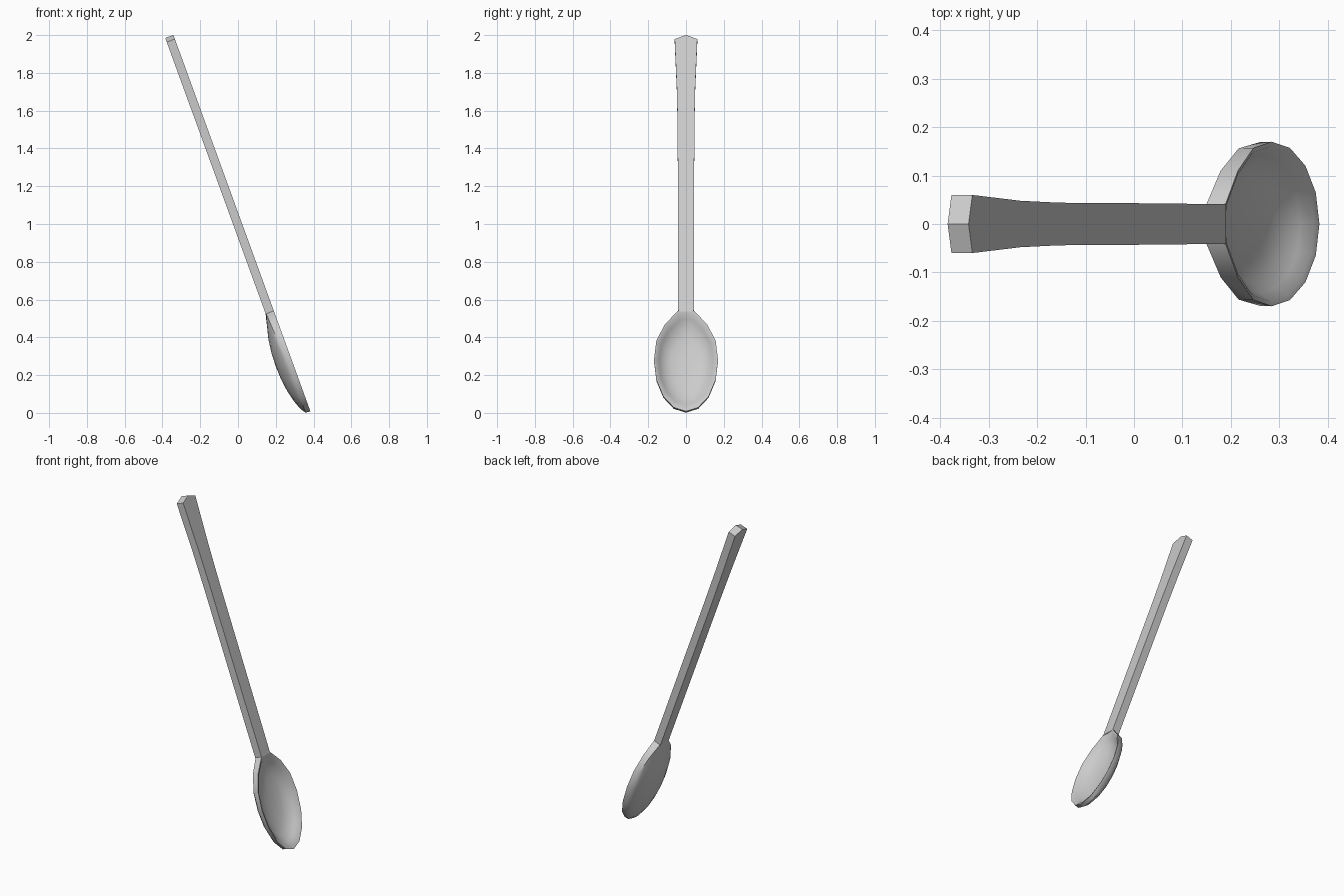
import bpy, bmesh, math
from mathutils import Matrix

if "Cube" in bpy.data.objects:
    bpy.data.objects.remove(bpy.data.objects["Cube"])

# Local frame: x = towards the spoon's face, y = width, z = along the handle
TILT = Matrix.Rotation(math.radians(-20), 4, 'Y')
FACE = 0.363          # plane of the handle face and the bowl rim
CENTRE, HALF_LEN, HALF_WID = 0.165, 0.288, 0.17


def finish(bm, name, angle):
    bmesh.ops.recalc_face_normals(bm, faces=bm.faces)
    bm.transform(TILT)
    mesh = bpy.data.meshes.new(name)
    bm.to_mesh(mesh)
    bm.free()
    obj = bpy.data.objects.new(name, mesh)
    bpy.context.collection.objects.link(obj)
    bpy.ops.object.select_all(action='DESELECT')
    obj.select_set(True)
    bpy.context.view_layer.objects.active = obj
    bpy.ops.object.shade_smooth_by_angle(angle=math.radians(angle))


# Handle: flared outline with a shallow pointed end, extruded to thickness
half = [(0.041, 0.440), (0.043, 1.0), (0.044, 1.45), (0.048, 1.684), (0.060, 1.974)]
outline = half + [(0, 1.997)] + [(-y, u) for y, u in reversed(half)]
bm = bmesh.new()
face = bm.faces.new([bm.verts.new((FACE, y, u)) for y, u in outline])
ext = bmesh.ops.extrude_face_region(bm, geom=[face])
bmesh.ops.translate(bm, vec=(-0.046, 0, 0),
                    verts=[v for v in ext['geom'] if isinstance(v, bmesh.types.BMVert)])
finish(bm, "handle", 15)

# Bowl: 16-sided oval rim, narrowed slightly where it meets the handle
rim = []
for i in range(16):
    a = i * math.tau / 16
    y, u = HALF_WID * math.sin(a), HALF_LEN * math.cos(a)
    if i in (1, 15):
        y, u = math.copysign(0.042, y), 0.278
    elif i in (2, 14):
        y *= 0.92
    rim.append((y, u, max(0, math.cos(a))))

# (scale, depth, extra depth near the handle): inside floor -> rim -> outside
profile = [(0.25, 0.066, 0), (0.5, 0.060, 0), (0.7, 0.047, 0), (0.84, 0.025, 0),
           (0.94, 0.004, 0), (1.0, 0.0, 0), (0.995, 0.026, 0.018),
           (0.9, 0.045, 0.006), (0.74, 0.062, 0), (0.5, 0.079, 0), (0.25, 0.088, 0)]
bm = bmesh.new()
rings = [[bm.verts.new((FACE - d - e * t, y * s, CENTRE + u * s)) for y, u, t in rim]
         for s, d, e in profile]
for r1, r2 in zip(rings, rings[1:]):
    for i in range(16):
        j = (i + 1) % 16
        bm.faces.new((r1[i], r1[j], r2[j], r2[i]))
# Close the inside floor and the back of the bowl
for ring, depth in ((rings[0], 0.068), (rings[-1], 0.091)):
    mid = bm.verts.new((FACE - depth, 0, CENTRE))
    for i in range(16):
        bm.faces.new((ring[i], ring[(i + 1) % 16], mid))
finish(bm, "bowl", 45)
